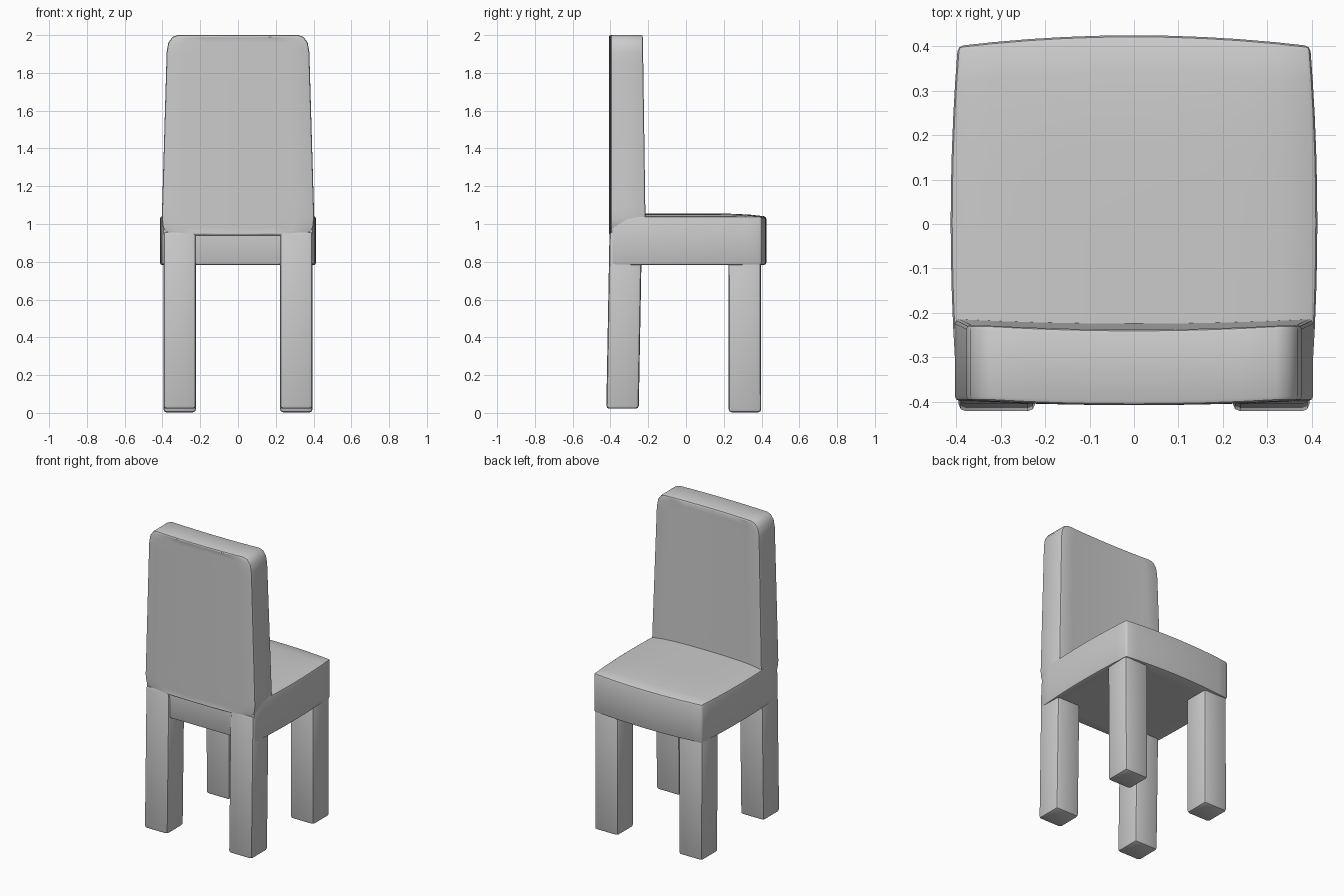
import bpy, bmesh
from math import sin, pi, sqrt, radians

if "Cube" in bpy.data.objects:
    bpy.data.objects.remove(bpy.data.objects["Cube"])


def soft_box(name, shape, cuts, bevel):
    """Box spanning -1..1, cut per axis, mapped through shape(u, v, w), edges rounded."""
    bm = bmesh.new()
    bmesh.ops.create_cube(bm, size=2)
    for axis, n in enumerate(cuts):
        if n:
            edges = [e for e in bm.edges
                     if abs(e.verts[0].co[axis] - e.verts[1].co[axis]) > 1.5]
            bmesh.ops.subdivide_edges(bm, edges=edges, cuts=n, use_grid_fill=True)
    for v in bm.verts:
        v.co = shape(*v.co)
    bm.normal_update()
    sharp = [e for e in bm.edges if e.calc_face_angle(0) > radians(50)]
    bmesh.ops.bevel(bm, geom=sharp, offset=bevel, segments=2, profile=0.5,
                    affect='EDGES', clamp_overlap=True)
    bmesh.ops.recalc_face_normals(bm, faces=bm.faces)
    mesh = bpy.data.meshes.new(name)
    bm.to_mesh(mesh)
    bm.free()
    obj = bpy.data.objects.new(name, mesh)
    bpy.context.collection.objects.link(obj)
    bpy.ops.object.select_all(action='DESELECT')
    bpy.context.view_layer.objects.active = obj
    obj.select_set(True)
    bpy.ops.object.shade_smooth_by_angle(angle=radians(40))
    return obj


# Seat: bulging sides, slightly crowned top
def seat_shape(u, v, w):
    x = u * (0.397 + 0.016 * (1 - v * v))
    y = 0.003 + v * 0.397 if v < 0 else 0.003 + v * (0.398 + 0.024 * (1 - u * u))
    z = 1.04 + 0.016 * (1 - u ** 4) * (1 - max(v, 0) ** 4) if w > 0 else 0.783
    return x, y, z


soft_box("seat", seat_shape, (9, 9, 0), 0.012)


# Backrest: rounded corners, tapering upwards, gently bowed
def backrest_shape(u, v, w):
    z = 1.47 + 0.53 * sin(w * pi / 2)
    t = (z - 0.94) / 1.06
    half = 0.406 - 0.031 * t
    d, r = min(2.0 - z, z - 0.94), 0.08
    if d < r:
        half -= 0.055 * (1 - sqrt(max(0, 1 - (1 - d / r) ** 2)))
    bow = 0.010 * (1 - u * u)
    y = -0.398 - bow if v < 0 else -0.213 - 0.015 * t - bow
    return u * half, y, z


soft_box("backrest", backrest_shape, (7, 0, 15), 0.010)


# Legs: square posts, the pair under the backrest splayed a little
def leg(name, side, y_top, y_foot, z_foot, z_top):
    def shape(u, v, w):
        t = (w + 1) / 2
        x = side * 0.309 + u * 0.086
        y = y_foot + (y_top - y_foot) * t + v * 0.086
        return x, y, z_foot + (z_top - z_foot) * t
    soft_box(name, shape, (0, 0, 0), 0.016)


for label, side in (("left", -1), ("right", 1)):
    leg(label + "_backrest_leg", side, -0.319, -0.336, 0.022, 0.96)
    leg(label + "_seat_leg", side, 0.31, 0.312, 0.003, 0.85)
